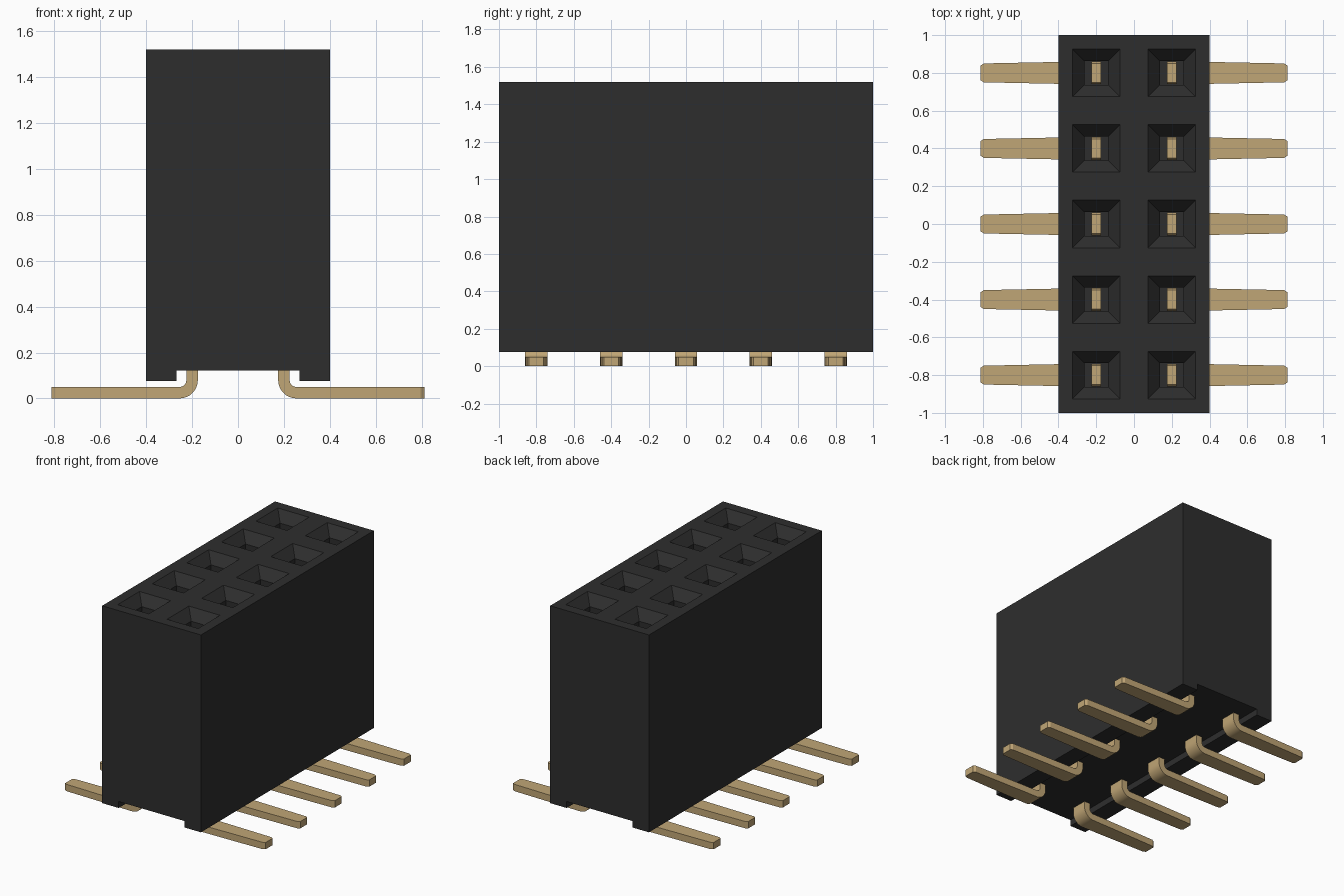
import bpy, bmesh, math
from mathutils import Vector

cube = bpy.data.objects.get("Cube")
if cube:
    bpy.data.objects.remove(cube, do_unlink=True)


def make_material(name, rgb, rough, metal=0.0):
    m = bpy.data.materials.new(name)
    m.use_nodes = True
    m.diffuse_color = (*rgb, 1)
    bsdf = next(n for n in m.node_tree.nodes if n.type == 'BSDF_PRINCIPLED')
    bsdf.inputs["Base Color"].default_value = (*rgb, 1)
    bsdf.inputs["Roughness"].default_value = rough
    bsdf.inputs["Metallic"].default_value = metal
    return m


black = make_material("black plastic", (0.027, 0.027, 0.027), 0.6)
gold = make_material("pale gold", (0.53, 0.38, 0.18), 0.5)


def make_object(name, bm, mat):
    bmesh.ops.recalc_face_normals(bm, faces=bm.faces)
    me = bpy.data.meshes.new(name)
    bm.to_mesh(me)
    bm.free()
    me.materials.append(mat)
    ob = bpy.data.objects.new(name, me)
    bpy.context.collection.objects.link(ob)
    return ob


def loft(bm, rings):
    """Skin a list of four-point rings into a closed solid."""
    loops = [[bm.verts.new(p) for p in r] for r in rings]
    for a, b in zip(loops, loops[1:]):
        for i in range(4):
            j = (i + 1) % 4
            bm.faces.new((a[i], a[j], b[j], b[i]))
    bm.faces.new(loops[0][::-1])
    bm.faces.new(loops[-1])


def square(x, y, z, hx, hy):
    return [(x + sx * hx, y + sy * hy, z) for sx, sy in ((-1, -1), (1, -1), (1, 1), (-1, 1))]


ROWS = [0.4 * (i - 2) for i in range(5)]
COLS = (-0.2, 0.2)
TOP, BASE = 1.52, 0.075

# Housing block
bm = bmesh.new()
loft(bm, [square(0, 0, BASE, 0.4, 1), square(0, 0, TOP, 0.4, 1)])
housing = make_object("housing", bm, black)

# Cutter: tapered sockets on top and the channel underneath
bm = bmesh.new()
for y in ROWS:
    for x in COLS:
        loft(bm, [square(x, y, z, h, h) for z, h in
                  ((0.4, 0.063), (TOP - 0.07, 0.063), (TOP, 0.126), (TOP + 0.1, 0.126))])
loft(bm, [square(0, 0, 0, 0.267, 1.2), square(0, 0, 0.122, 0.267, 1.2)])
cutter = make_object("socket_cutter", bm, black)
cutter.hide_render = True

cut = housing.modifiers.new("sockets", 'BOOLEAN')
cut.operation = 'DIFFERENCE'
cut.solver = 'EXACT'
cut.object = cutter
bpy.context.view_layer.objects.active = housing
housing.select_set(True)
bpy.ops.object.modifier_apply(modifier=cut.name)
bpy.data.objects.remove(cutter, do_unlink=True)

# Pin path: (x, z, bend angle, half width), from the contact to the solder tip
HALF, R = 0.025, 0.055
path = [(0.2, 1.2, 0, 0.05), (0.2, 1.18, 0, 0.06)]
for i in range(9):
    a = math.radians(90 * i / 8)
    path.append((0.2 + R - R * math.cos(a), HALF + R - R * math.sin(a), a, 0.06))
path += [(0.4, HALF, math.pi / 2, 0.058), (0.795, HALF, math.pi / 2, 0.05),
         (0.812, HALF, math.pi / 2, 0.039)]


def make_pin(name, side, y):
    rings = []
    for x, z, a, w in path:
        n = Vector((math.cos(a), 0, math.sin(a))) * HALF
        rings.append([(side * (x + s * n.x), y + t * w, z + s * n.z)
                      for s, t in ((-1, -1), (1, -1), (1, 1), (-1, 1))])
    bm = bmesh.new()
    loft(bm, rings)
    pin = make_object(name, bm, gold)
    bpy.ops.object.select_all(action='DESELECT')
    pin.select_set(True)
    bpy.context.view_layer.objects.active = pin
    bpy.ops.object.shade_smooth_by_angle(angle=math.radians(25))


# Two mirrored rows of pins
for side, label in ((-1, "right"), (1, "left")):
    for i, y in enumerate(ROWS):
        make_pin(f"{label}_pin_{i + 1}", side, y)
